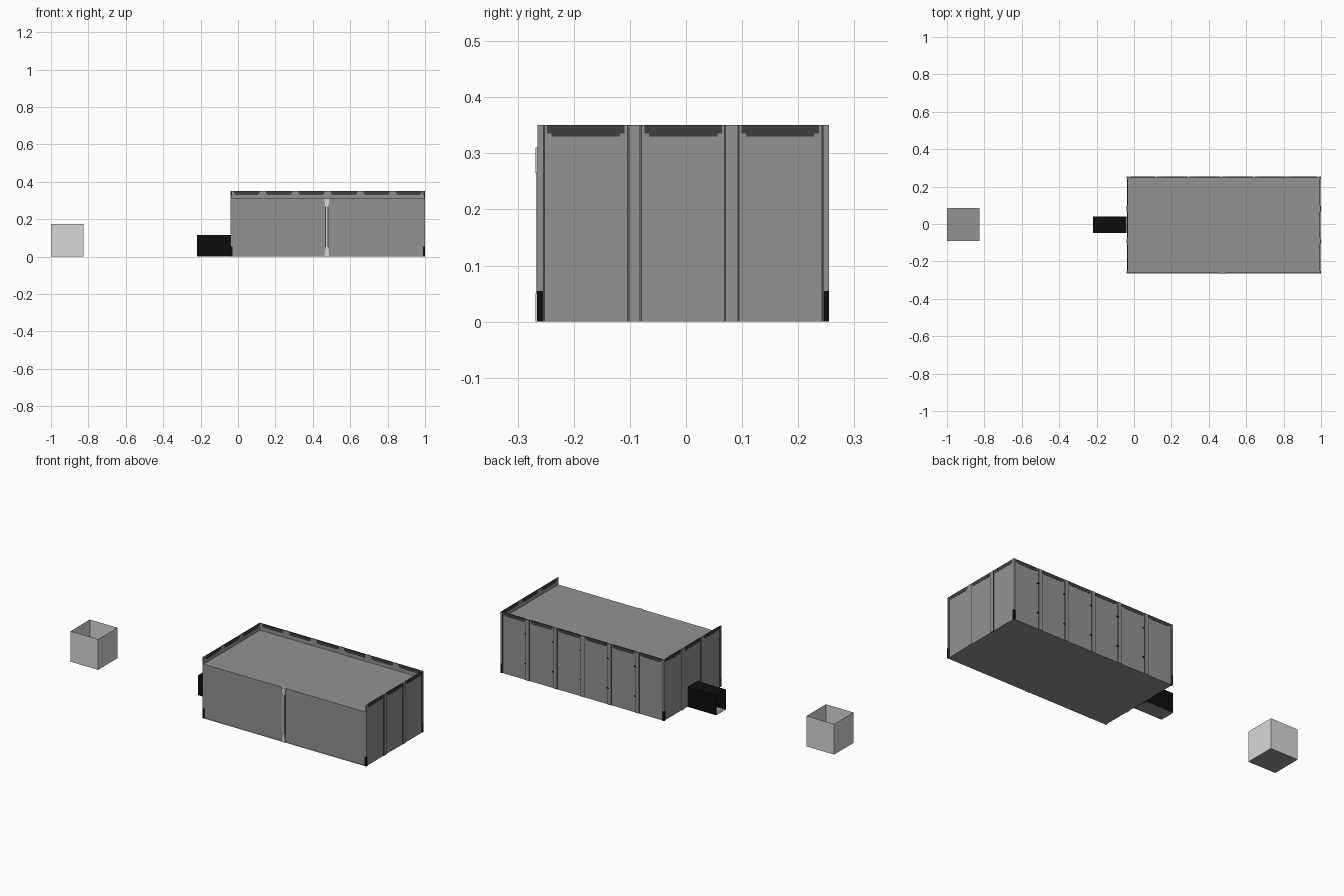
import bpy
import bmesh

cube = bpy.data.objects.get("Cube")
if cube:
    bpy.data.objects.remove(cube, do_unlink=True)


def material(name, value):
    m = bpy.data.materials.new(name)
    m.use_nodes = True
    colour = (value, value, value, 1)
    m.diffuse_color = colour
    m.node_tree.nodes["Principled BSDF"].inputs["Base Color"].default_value = colour
    return m


GREY = material("wall grey", 0.29)
LIGHT = material("light grey", 0.68)
DARK = material("dark grey", 0.05)
BLACK = material("black", 0.004)


def finish(name, bm, mat):
    mesh = bpy.data.meshes.new(name)
    bm.to_mesh(mesh)
    bm.free()
    mesh.materials.append(mat)
    ob = bpy.data.objects.new(name, mesh)
    bpy.context.collection.objects.link(ob)
    return ob


def boxes(name, mat, spans):
    """One object made of boxes, each given as x, y and z ranges."""
    bm = bmesh.new()
    for span in spans:
        verts = bmesh.ops.create_cube(bm, size=1)["verts"]
        for v in verts:
            v.co = [lo + (c + 0.5) * (hi - lo) for c, (lo, hi) in zip(v.co, span)]
    return finish(name, bm, mat)


X0, X1, Y0, Y1 = -0.04, 1.0, -0.265, 0.255
ROOF, TOP, T = 0.31, 0.35, 0.006
IN = 0.003  # depth of the raised trim

# Main hall: closed body with three taller walls
boxes("hall_body", GREY, [((X0 + T, X1 - T), (Y0 + 0.003, Y1 - T), (0, ROOF))])
boxes("back_wall", GREY, [((X0 + IN, X1 - IN), (Y1 - T, Y1 - IN), (0, TOP))])
for name, x in (("right_wall", X0 + IN), ("left_wall", X1 - T)):
    boxes(name, GREY, [((x, x + IN), (Y0, Y1 - IN), (0, TOP))])


def wall_span(side, along, depth, height):
    """Box on a wall: along it, through it (0 is the outer face), and up."""
    a, b = depth
    if side == "back":
        return (along, (Y1 - b, Y1 - a), height)
    if side == "left":
        return ((X1 - b, X1 - a), along, height)
    return ((X0 + a, X0 + b), along, height)


def centred(c, width):
    return (c - width / 2, c + width / 2)


# Wall trim: pilasters, seams, top recesses and clamps
PITCH = (X1 - X0) / 6
for side, start, count in (("back", X0, 6), ("left", Y0, 3), ("right", Y0, 3)):
    pitch = PITCH
    strips, seams, recesses, clamps = [], [], [], []
    for i in range(1, count):
        c = start + i * pitch
        strips.append(wall_span(side, centred(c, 0.02), (0, IN), (0, TOP)))
        for s in (-1, 1):
            seams.append(wall_span(side, centred(c + s * 0.012, 0.003),
                                   (0.001, IN), (0, TOP)))
        if side == "back":
            for z in (0.09, 0.26):
                clamps.append(wall_span(side, centred(c + 0.012, 0.014),
                                        (0, IN), (z, z + 0.007)))
    for i in range(count):
        c = start + (i + 0.5) * pitch
        for width, low in ((0.138, 0.335), (0.122, 0.33)):
            recesses.append(wall_span(side, centred(c, width),
                                      (0.002, T + 0.001), (low, TOP + 0.0005)))
    # Half pilasters at both corners
    end = start + count * pitch
    for a, b, seam in ((start, start + 0.01, start + 0.012),
                       (end - 0.01, end, end - 0.012)):
        strips.append(wall_span(side, (a, b), (0, IN), (0, TOP)))
        seams.append(wall_span(side, centred(seam, 0.003), (0.001, IN), (0, TOP)))
    boxes(side + "_pilasters", GREY, strips)
    boxes(side + "_seams", DARK, seams)
    boxes(side + "_top_recesses", DARK, recesses)
    if clamps:
        boxes(side + "_clamps", BLACK, clamps)

# Corner feet
boxes("corner_feet", BLACK,
      [(centred(x, 0.01), centred(y, 0.01), (0, 0.055))
       for x in (X0 + 0.0048, X1 - 0.0048) for y in (Y0 + 0.0048, Y1 - 0.0048)])

# Front post with flared capital and base, and its dark backing
PX = 0.475
boxes("post_backing", DARK, [(centred(PX, 0.018), (Y0 + 0.002, Y0 + 0.004), (0, ROOF))])
boxes("front_post", LIGHT, [(centred(PX, 0.008), (Y0 - 0.002, Y0 + 0.004), (0, ROOF))])
for name, low, high, wide_low, wide_high in (
        ("post_capital", 0.265, ROOF, 0.016, 0.028),
        ("post_base", 0, 0.05, 0.026, 0.014)):
    post = boxes(name, LIGHT, [(centred(PX, 1), (Y0 - 0.003, Y0 + 0.004), (low, high))])
    for v in post.data.vertices:
        width = wide_low if v.co.z < (low + high) / 2 else wide_high
        v.co.x = PX + (v.co.x - PX) * width
boxes("front_sill", LIGHT, [((X0, X1), (Y0, Y0 + 0.004), (0, 0.003))])

# Entry duct, open at its outer end
DX, DY0, DY1, DZ = -0.22, -0.047, 0.041, 0.115
boxes("duct_shell", BLACK, [
    ((DX, X0), (DY0, DY0 + 0.004), (0.002, DZ)),
    ((DX, X0), (DY1 - 0.004, DY1), (0.002, DZ)),
    ((DX, X0), (DY0, DY1), (DZ - 0.004, DZ)),
    ((X0 - 0.003, X0), (DY0, DY1), (0, DZ))])
boxes("duct_floor", GREY, [((DX, X0), (DY0, DY1), (0, 0.002))])

# Separate open-topped bin
BX0, BX1, BY0, BY1, BZ, S = -1.0, -0.825, -0.09, 0.085, 0.175, 0.001
boxes("bin_walls", LIGHT, [
    ((BX0, BX0 + S), (BY0, BY1), (0.001, BZ)),
    ((BX1 - S, BX1), (BY0, BY1), (0.001, BZ)),
    ((BX0, BX1), (BY0, BY0 + S), (0.001, BZ)),
    ((BX0, BX1), (BY1 - S, BY1), (0.001, BZ))])
boxes("bin_floor", GREY, [((BX0, BX1), (BY0, BY1), (0, 0.002))])
